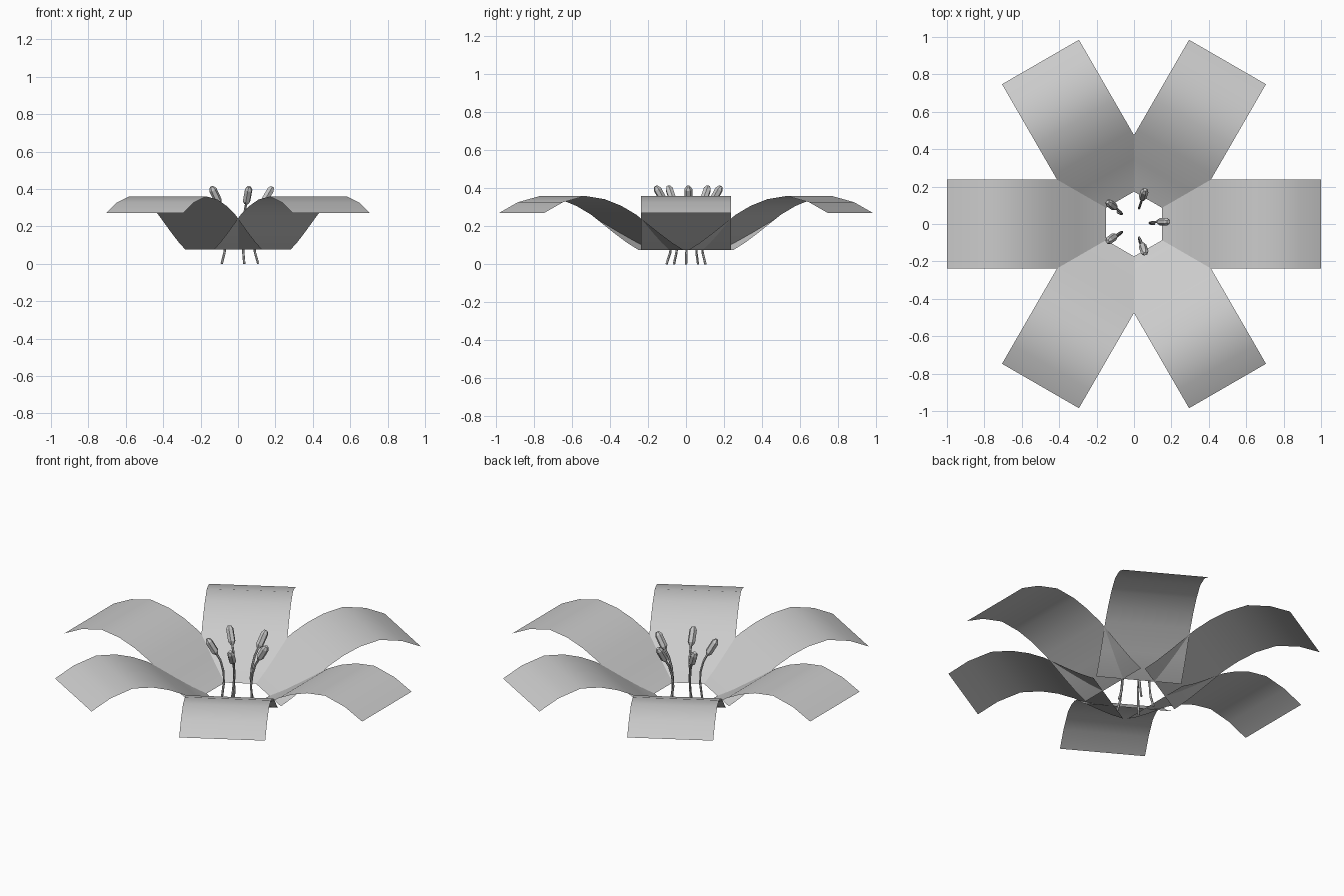
import bpy, bmesh
from math import radians, sin, cos
from mathutils import Vector, Matrix

if "Cube" in bpy.data.objects:
    bpy.data.objects.remove(bpy.data.objects["Cube"])

HALF_W = 0.2375
PETAL = [(.15, .075), (.22, .113), (.30, .165), (.44, .262), (.53, .308),
         (.63, .343), (.75, .36), (.885, .327), (1.0, .27)]
STALK = [(.108, .0), (.09, .06), (.082, .15), (.088, .22), (.105, .28), (.13, .325)]
ANTHER_RINGS = [(0, .010), (.018, .021), (.088, .021), (.106, .010)]


def finish(name, bm, angle):
    bmesh.ops.recalc_face_normals(bm, faces=bm.faces)
    me = bpy.data.meshes.new(name)
    bm.to_mesh(me)
    bm.free()
    ob = bpy.data.objects.new(name, me)
    bpy.context.collection.objects.link(ob)
    if angle:
        bpy.ops.object.select_all(action='DESELECT')
        ob.select_set(True)
        bpy.context.view_layer.objects.active = ob
        bpy.ops.object.shade_smooth_by_angle(angle=radians(angle))
    return ob


def tube(bm, rings, sides):
    # rings: (centre, direction, radius), with capped ends
    loops = []
    for c, d, r in rings:
        q = d.to_track_quat('Z', 'Y')
        loops.append([bm.verts.new(c + q @ Vector((r * cos(a), r * sin(a), 0)))
                      for a in (radians(360 * i / sides) for i in range(sides))])
    for a, b in zip(loops, loops[1:]):
        for i in range(sides):
            j = (i + 1) % sides
            bm.faces.new((a[i], a[j], b[j], b[i]))
    bm.faces.new(loops[0][::-1])
    bm.faces.new(loops[-1])


# six thin arching petals
for k in range(6):
    bm = bmesh.new()
    rows = [[bm.verts.new((r, y, z)) for y in (-HALF_W, HALF_W)] for r, z in PETAL]
    for a, b in zip(rows, rows[1:]):
        bm.faces.new((a[0], b[0], b[1], a[1]))
    bm.transform(Matrix.Rotation(radians(60 * k), 4, 'Z'))
    finish(f"petal_{k + 1}", bm, 60)

# five stamens: bent filament with a faceted anther on top
for k in range(5):
    rot = Matrix.Rotation(radians(72 * k), 4, 'Z')
    drift = Vector((.004, .012, 0))
    pts = [rot @ Vector((r, 0, z)) + drift * (z / .325) for r, z in STALK]
    bm = bmesh.new()
    rings = []
    for i, p in enumerate(pts):
        d = (pts[min(i + 1, len(pts) - 1)] - pts[max(i - 1, 0)]).normalized()
        rings.append((p, d, .0065))
    tube(bm, rings, 6)
    finish(f"filament_{k + 1}", bm, 50)

    lean = rot @ Vector((.5, 0, .866))
    bm = bmesh.new()
    tube(bm, [(pts[-1] + lean * (t - .006), lean, r) for t, r in ANTHER_RINGS], 6)
    finish(f"anther_{k + 1}", bm, 0)
